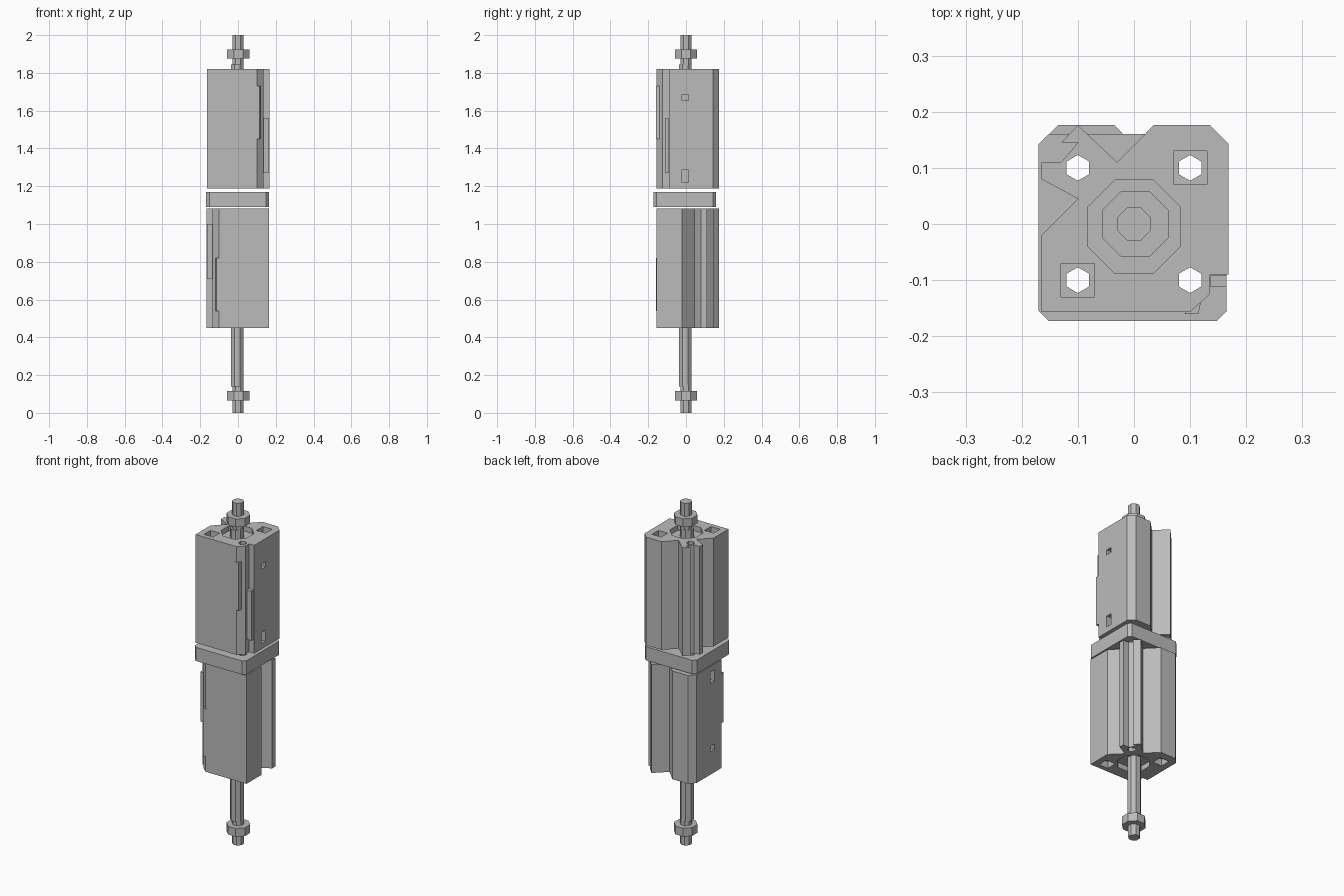
import bpy, bmesh, math
from mathutils import Matrix, Vector

cube = bpy.data.objects.get("Cube")
if cube:
    bpy.data.objects.remove(cube, do_unlink=True)

grey = bpy.data.materials.new("plain_grey")
grey.use_nodes = True
colour = (0.5, 0.5, 0.5, 1)
grey.diffuse_color = colour
grey.node_tree.nodes["Principled BSDF"].inputs["Base Color"].default_value = colour


def prism(name, points, low, high):
    """Extrude an outline in x and y between two heights."""
    bm = bmesh.new()
    face = bm.faces.new([bm.verts.new((x, y, low)) for x, y in points])
    top = bmesh.ops.extrude_face_region(bm, geom=[face])["geom"]
    bmesh.ops.translate(bm, vec=(0, 0, high - low),
                        verts=[v for v in top if isinstance(v, bmesh.types.BMVert)])
    bmesh.ops.recalc_face_normals(bm, faces=bm.faces)
    mesh = bpy.data.meshes.new(name)
    bm.to_mesh(mesh)
    bm.free()
    mesh.materials.append(grey)
    obj = bpy.data.objects.new(name, mesh)
    bpy.context.collection.objects.link(obj)
    return obj


def ring(radius, sides, cx=0, cy=0):
    """Regular outline with flats facing the axes."""
    return [(cx + radius * math.cos((i + 0.5) * math.tau / sides),
             cy + radius * math.sin((i + 0.5) * math.tau / sides)) for i in range(sides)]


def box(x0, x1, y0, y1):
    return [(x0, y0), (x1, y0), (x1, y1), (x0, y1)]


def cut(obj, outline, low, high):
    """Cut a prism out of an object and discard the cutter."""
    cutter = prism("cutter", outline, low, high)
    cutter.hide_render = True
    mod = obj.modifiers.new("cut", "BOOLEAN")
    mod.operation = "DIFFERENCE"
    mod.solver = "EXACT"
    mod.object = cutter
    bpy.context.view_layer.objects.active = obj
    bpy.ops.object.modifier_apply(modifier=mod.name)
    bpy.data.objects.remove(cutter, do_unlink=True)


# Upper cylinder body: notched extrusion with a sensor corner and a rail corner
BOTTOM, TOP = 1.187, 1.82
outline = [
    (-0.165, -0.157), (0.10, -0.157), (0.135, -0.125), (0.135, -0.09), (0.168, -0.09),
    (0.168, 0.143), (0.135, 0.176), (0.035, 0.176), (-0.03, 0.11), (-0.10, 0.176),
    (-0.13, 0.145), (-0.10, 0.145), (-0.13, 0.11), (-0.165, 0.11),
    (-0.165, 0.08), (-0.10, 0.045), (-0.165, -0.02),
]
body = prism("upper_body", outline, BOTTOM, TOP)

# Bolt holes with counterbores, rod recess, and air ports on the side
corners = [(sx * 0.1, sy * 0.1) for sx in (-1, 1) for sy in (-1, 1)]
for x, y in corners:
    cut(body, ring(0.023, 6, x, y), BOTTOM - 0.1, TOP + 0.1)
for x, y in corners:
    if x * y > 0:
        cut(body, ring(0.042, 4, x, y), TOP - 0.04, TOP + 0.1)
cut(body, ring(0.09, 8, 0, -0.005), TOP - 0.03, TOP + 0.1)
for low, high in ((1.22, 1.285), (1.655, 1.685)):
    cut(body, box(0.13, 0.2, -0.022, 0.013), low, high)

# Sensors sitting in the corner slot
front_sensor = prism("upper_front_sensor", [(0.09, -0.16), (0.115, -0.16), (0.12, -0.135),
                                            (0.105, -0.135)], 1.45, 1.73)
side_sensor = prism("upper_side_sensor", box(0.136, 0.165, -0.112, -0.092), 1.27, 1.56)

# Lower cylinder is the upper one turned over about the y axis
MIDDLE = 1.135
turn = (Matrix.Translation((0, 0, MIDDLE)) @ Matrix.Rotation(math.pi, 4, "Y")
        @ Matrix.Translation((0, 0, -MIDDLE)))
for part in (body, front_sensor, side_sensor):
    mesh = part.data.copy()
    mesh.transform(turn)
    lower = bpy.data.objects.new(part.name.replace("upper", "lower"), mesh)
    bpy.context.collection.objects.link(lower)

# Joining plate with chamfered corners
c = 0.018
x0, x1, y0, y1 = -0.17, 0.165, -0.173, 0.16
plate = prism("joining_plate", [(x0 + c, y0), (x1 - c, y0), (x1, y0 + c), (x1, y1 - c),
                                (x1 - c, y1), (x0 + c, y1), (x0, y1 - c), (x0, y0 + c)],
              1.09, 1.17)
for x, y in corners:
    cut(plate, ring(0.023, 6, x, y), 1.0, 1.3)

# Piston rods, threaded ends and lock nuts
prism("upper_rod", ring(0.037, 8, -0.004, -0.004), 1.75, 1.845)
prism("upper_thread", ring(0.032, 8), 1.84, 2.0)
prism("upper_nut", ring(0.064, 8, 0.002, 0), 1.876, 1.924)
prism("lower_rod", ring(0.037, 8, -0.004, -0.004), 0.14, 0.52)
prism("lower_thread", ring(0.032, 8), 0.0, 0.15)
prism("lower_nut", ring(0.064, 8, 0.002, 0), 0.066, 0.115)
